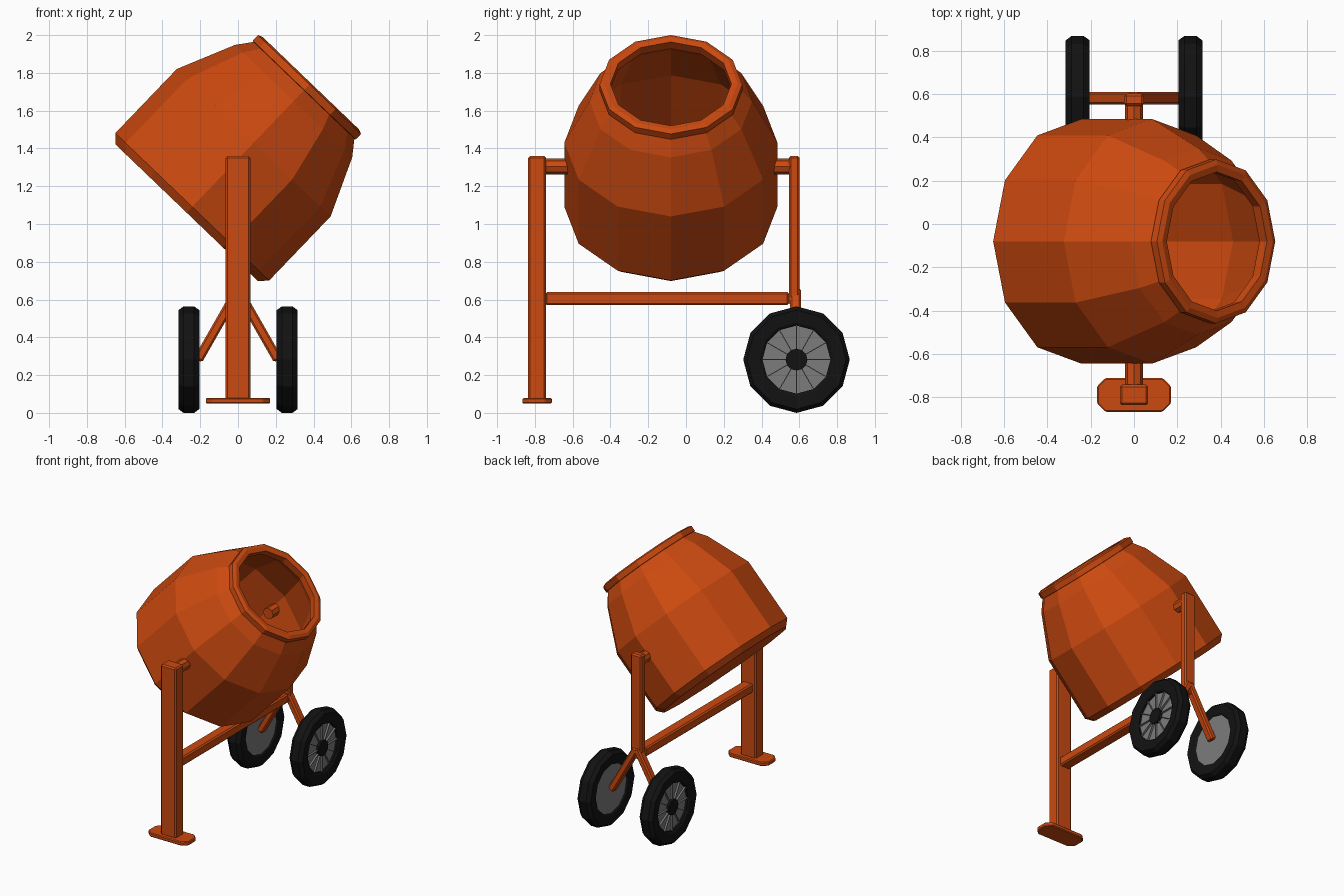
import bpy, bmesh
from math import radians, pi, atan2
from mathutils import Matrix, Vector

cube = bpy.data.objects.get("Cube")
if cube:
    bpy.data.objects.remove(cube, do_unlink=True)


def material(name, color):
    m = bpy.data.materials.new(name)
    m.use_nodes = True
    m.diffuse_color = (*color, 1)
    m.node_tree.nodes["Principled BSDF"].inputs["Base Color"].default_value = (*color, 1)
    return m


ORANGE = material("orange paint", (0.6, 0.067, 0.005))
RUBBER = material("black rubber", (0.006, 0.006, 0.006))
STEEL = material("grey steel", (0.2, 0.2, 0.2))


def finish(name, bm, mat, bevel=0):
    bmesh.ops.recalc_face_normals(bm, faces=bm.faces)
    mesh = bpy.data.meshes.new(name)
    bm.to_mesh(mesh)
    bm.free()
    mesh.materials.append(mat)
    ob = bpy.data.objects.new(name, mesh)
    bpy.context.collection.objects.link(ob)
    if bevel:
        mod = ob.modifiers.new("soft edges", "BEVEL")
        mod.width, mod.segments = bevel, 1
    return ob


def lathe(name, profile, mat, matrix, sides=12, closed=False):
    """Turn a (radius, height) profile around local z."""
    bm = bmesh.new()
    verts = [bm.verts.new((r, 0, h)) for r, h in profile]
    for a, b in zip(verts, verts[1:] + verts[:1] if closed else verts[1:]):
        bm.edges.new((a, b))
    bmesh.ops.spin(bm, geom=bm.verts[:] + bm.edges[:], cent=(0, 0, 0), axis=(0, 0, 1),
                   angle=2 * pi, steps=sides, dvec=(0, 0, 0))
    bmesh.ops.remove_doubles(bm, verts=bm.verts, dist=0.0005)
    bmesh.ops.transform(bm, matrix=matrix, verts=bm.verts)
    return finish(name, bm, mat)


def box(name, center, size, mat=ORANGE, tilt=0, bevel=0.01):
    bm = bmesh.new()
    m = Matrix.Translation(center) @ Matrix.Rotation(tilt, 4, "Y") @ Matrix.Diagonal((*size, 1))
    bmesh.ops.create_cube(bm, size=1, matrix=m)
    return finish(name, bm, mat, bevel)


# Tilted hollow drum with a raised lip
drum_frame = Matrix.Translation((-0.272, -0.08, 1.06)) @ Matrix.Rotation(radians(43.8), 4, "Y")
shell = [(0, 0), (0.523, 0), (0.564, 0.043), (0.564, 0.513), (0.43, 0.818), (0.368, 0.9),
         (0.34, 0.9), (0.4, 0.805), (0.53, 0.5), (0.53, 0.055), (0, 0.035)]
lathe("drum", shell, ORANGE, drum_frame)
lip = [(0.345, 0.89), (0.378, 0.9), (0.378, 0.94), (0.353, 0.95), (0.32, 0.945), (0.325, 0.89)]
lathe("drum_lip", lip, ORANGE, drum_frame, closed=True)

# Pivot axles through the drum wall
for name, y0, y1 in (("front_axle", -0.79, -0.54), ("back_axle", 0.36, 0.575)):
    h = y1 - y0
    lathe(name, [(0, 0), (0.042, 0), (0.042, h), (0, h)], ORANGE,
          Matrix.Translation((0, y1, 1.305)) @ Matrix.Rotation(pi / 2, 4, "X"), sides=8)

# Frame
box("front_leg", (0, -0.788, 0.715), (0.13, 0.095, 1.29))
box("back_post", (0, 0.573, 0.965), (0.09, 0.056, 0.79))
box("cross_beam", (0, -0.1, 0.605), (0.085, 1.29, 0.07))

# Foot plate with cut corners
bm = bmesh.new()
bmesh.ops.create_cube(bm, size=1, matrix=Matrix.Translation((0, -0.788, 0.064))
                      @ Matrix.Diagonal((0.34, 0.156, 0.03, 1)))
uprights = [e for e in bm.edges if abs(e.verts[0].co.z - e.verts[1].co.z) > 0.01]
bmesh.ops.bevel(bm, geom=uprights, offset=0.038, segments=1, affect="EDGES")
finish("foot_plate", bm, ORANGE, bevel=0.006)

# Wheels and their struts, mirrored left and right
tyre = [(0.18, -0.04), (0.195, -0.05), (0.262, -0.055), (0.282, -0.028),
        (0.282, 0.028), (0.262, 0.055), (0.195, 0.05), (0.18, 0.04)]
for side, s in (("left", 1), ("right", -1)):
    top, end = Vector((0, 0.58, 0.65)), Vector((s * 0.212, 0.58, 0.28))
    d = end - top
    box(side + "_strut", (top + end) / 2, (0.05, 0.058, d.length), tilt=atan2(d.x, d.z))

    frame = Matrix.Translation((s * 0.26, 0.585, 0.282)) @ Matrix.Rotation(s * pi / 2, 4, "Y")
    lathe(side + "_tyre", tyre, RUBBER, frame, closed=True)
    lathe(side + "_wheel_disc", [(0, -0.042), (0.188, -0.042), (0.188, 0.025), (0, 0.025)],
          STEEL, frame)
    lathe(side + "_hub", [(0, 0.02), (0.058, 0.02), (0.058, 0.045), (0, 0.045)], RUBBER, frame)

    # Thin radial ribs on the outer face
    bm = bmesh.new()
    for i in range(12):
        rib = (frame @ Matrix.Rotation(i * pi / 6, 4, "Z") @ Matrix.Translation((0.118, 0, 0.031))
               @ Matrix.Diagonal((0.136, 0.005, 0.016, 1)))
        bmesh.ops.create_cube(bm, size=1, matrix=rib)
    finish(side + "_wheel_ribs", bm, STEEL)
